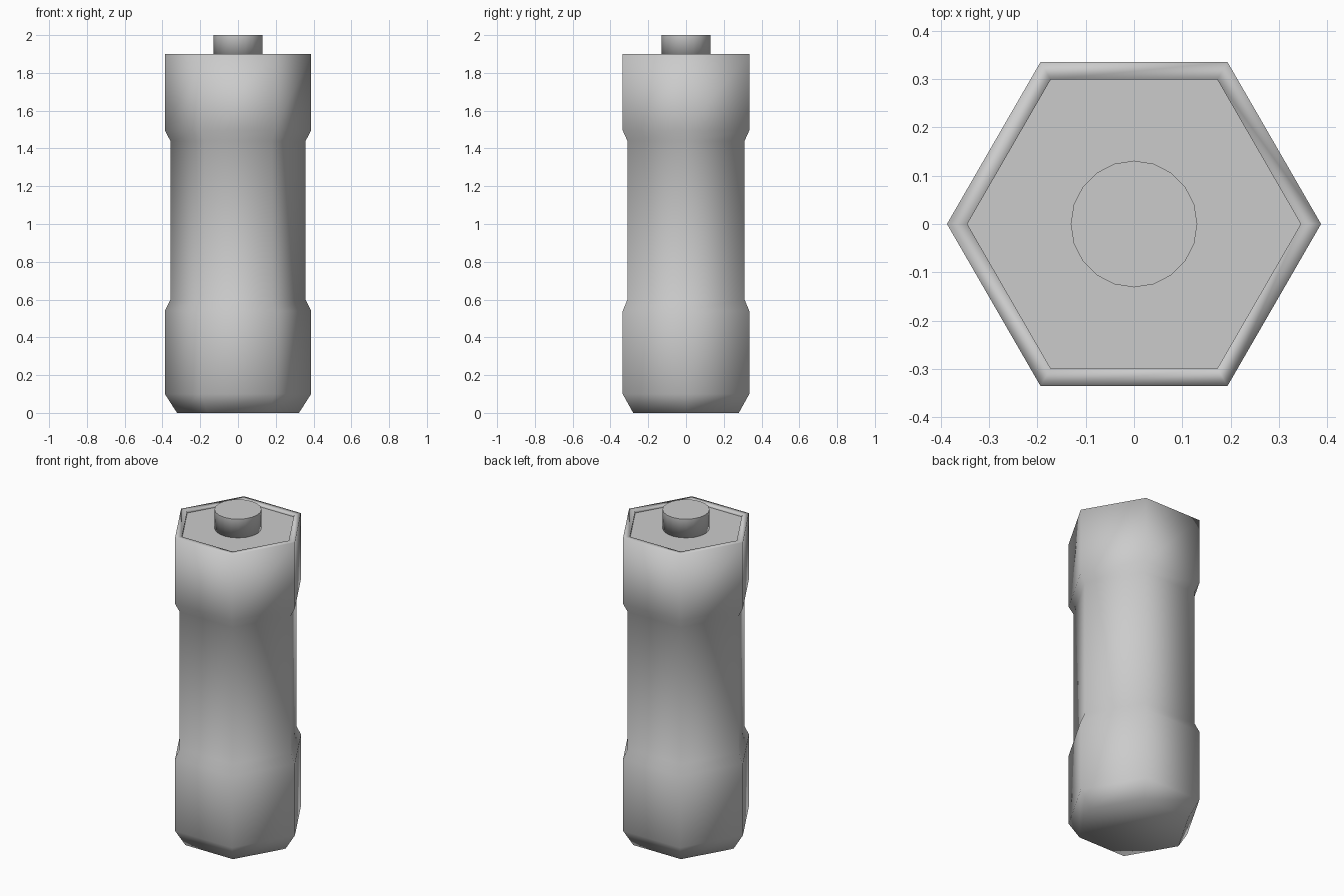
import bpy, bmesh
from math import cos, sin, tau

if "Cube" in bpy.data.objects:
    bpy.data.objects.remove(bpy.data.objects["Cube"])


def lathe(name, profile, sides):
    """Closed prism-like solid from (radius, z) rings; smooth walls, flat caps."""
    bm = bmesh.new()
    rings = [[bm.verts.new((r * cos(tau * i / sides), r * sin(tau * i / sides), z))
              for i in range(sides)] for r, z in profile]
    for low, high in zip(rings, rings[1:]):
        for i in range(sides):
            j = (i + 1) % sides
            bm.faces.new((low[i], low[j], high[j], high[i])).smooth = True
    bm.faces.new(rings[0][::-1]).smooth = True
    bm.faces.new(rings[-1])
    # keep the edge around the flat top cap crisp
    for v, w in zip(rings[-1], rings[-1][1:] + rings[-1][:1]):
        bm.edges.get((v, w)).smooth = False
    mesh = bpy.data.meshes.new(name)
    bm.to_mesh(mesh)
    bm.free()
    obj = bpy.data.objects.new(name, mesh)
    bpy.context.collection.objects.link(obj)
    return obj


# Hexagonal body: chamfered foot, narrowed waist, thin rim around a recessed top
OUTER, WAIST, INNER = 0.387, 0.358, 0.345
lathe("battery_body", [
    (0.323, 0.0), (OUTER, 0.10), (OUTER, 0.54), (WAIST, 0.60),
    (WAIST, 1.44), (OUTER, 1.495), (OUTER, 1.90), (INNER, 1.90), (INNER, 1.885),
], 6)

# Round contact button on the top
lathe("contact_button", [(0.131, 1.885), (0.131, 2.0)], 20)
